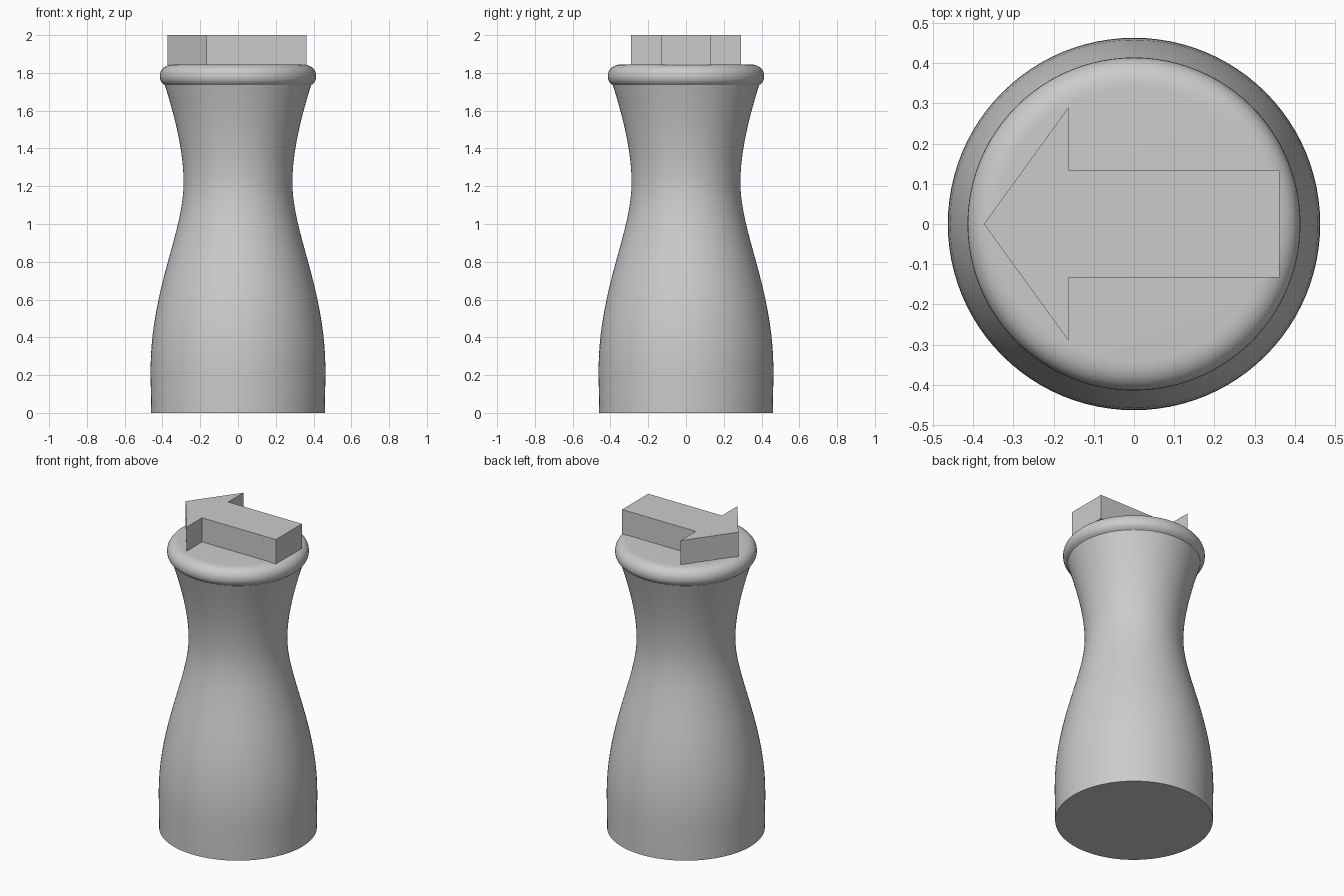
import bpy, bmesh, math
from mathutils import Vector
from mathutils.geometry import interpolate_bezier

cube = bpy.data.objects.get("Cube")
if cube:
    bpy.data.objects.remove(cube)

# Single grey material
grey = bpy.data.materials.new("plain grey")
grey.use_nodes = True
colour = (0.6, 0.6, 0.6, 1)
grey.diffuse_color = colour
grey.node_tree.nodes["Principled BSDF"].inputs["Base Color"].default_value = colour


def add_object(name, bm):
    bmesh.ops.recalc_face_normals(bm, faces=bm.faces)
    mesh = bpy.data.meshes.new(name)
    bm.to_mesh(mesh)
    bm.free()
    mesh.materials.append(grey)
    obj = bpy.data.objects.new(name, mesh)
    bpy.context.collection.objects.link(obj)
    return obj


def bezier(a, b, c, d, count):
    return interpolate_bezier(*(Vector((r, 0, z)) for r, z in (a, b, c, d)), count)


# Turned body: base, waist, flare and rounded lip
base, waist, flare, lip, rim = (0.463, 0.22), (0.288, 1.22), (0.387, 1.735), (0.414, 1.78), (0.34, 1.845)
profile = [Vector((0, 0, 0)), Vector((0.46, 0, 0))]
profile += bezier(base, (0.463, 0.66), (0.288, 0.95), waist, 20)
profile += bezier(waist, (0.288, 1.4), (0.345, 1.6), flare, 14)[1:]
profile += bezier(flare, (0.404, 1.745), (0.414, 1.76), lip, 5)[1:]
profile += bezier(lip, (0.414, 1.82), (0.385, 1.845), rim, 10)[1:]
profile.append(Vector((0, 0, rim[1])))

bm = bmesh.new()
points = [bm.verts.new(p) for p in profile]
edges = [bm.edges.new(pair) for pair in zip(points, points[1:])]
bmesh.ops.spin(bm, geom=points + edges, cent=(0, 0, 0), axis=(0, 0, 1),
               angle=math.tau, steps=96, use_merge=True)
bmesh.ops.remove_doubles(bm, verts=bm.verts, dist=0.0001)
body = add_object("body", bm)
bpy.context.view_layer.objects.active = body
body.select_set(True)
bpy.ops.object.shade_smooth_by_angle(angle=math.radians(35))
body.select_set(False)

# Flat arrow on the top, pointing to the model's right
half = [(0.362, 0.133), (-0.163, 0.133), (-0.163, 0.29)]
outline = half + [(-0.373, 0)] + [(x, -y) for x, y in reversed(half)]
bm = bmesh.new()
bottom = bm.faces.new([bm.verts.new((x, y, rim[1] - 0.003)) for x, y in outline])
top = bmesh.ops.extrude_face_region(bm, geom=[bottom], use_keep_orig=True)
bmesh.ops.translate(bm, vec=(0, 0, 2 - rim[1] + 0.003),
                    verts=[v for v in top["geom"] if isinstance(v, bmesh.types.BMVert)])
add_object("arrow", bm)
